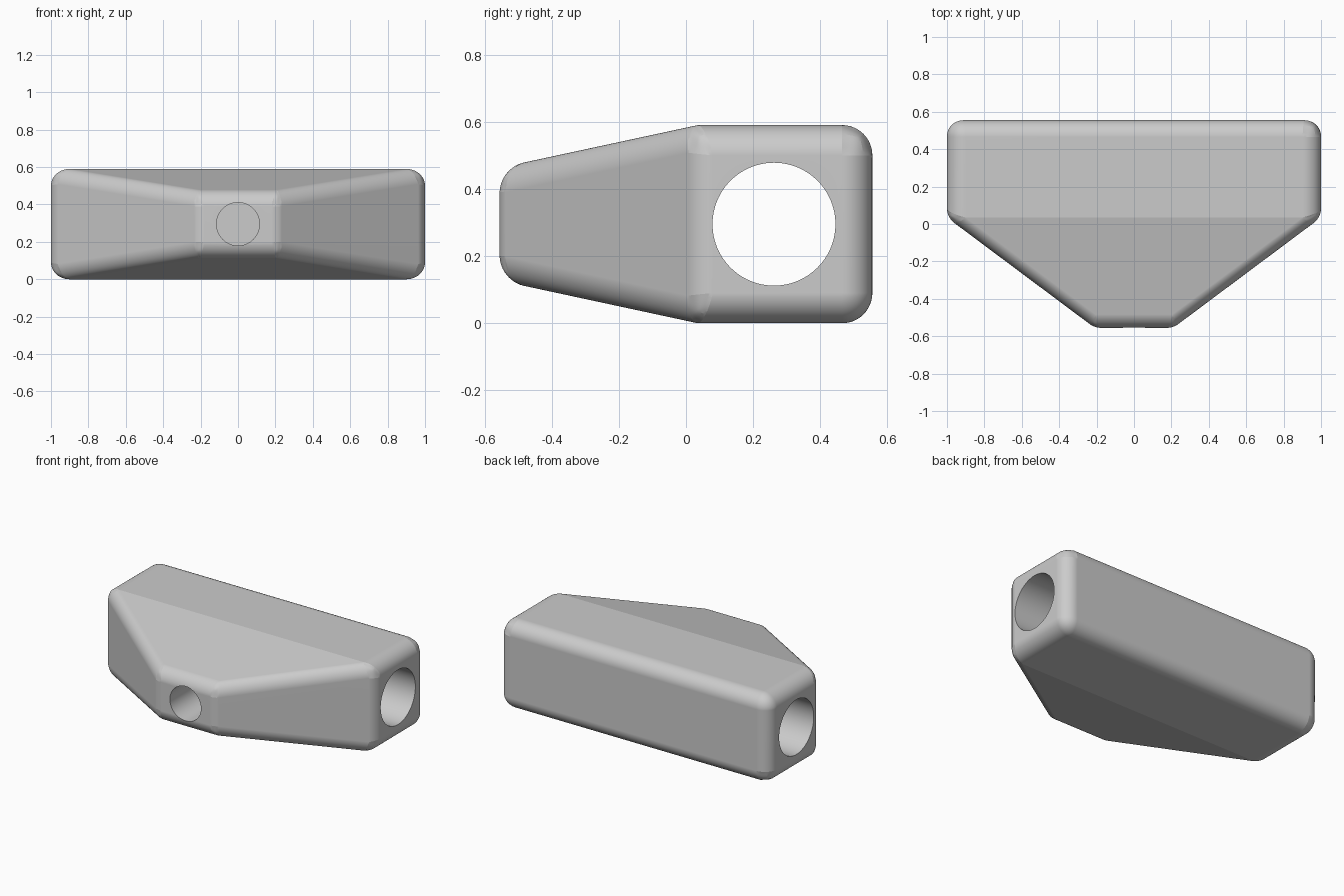
import bpy, bmesh, math

if "Cube" in bpy.data.objects:
    bpy.data.objects.remove(bpy.data.objects["Cube"], do_unlink=True)

MID_Z = 0.295
ROUND = 0.09

# Plain grey plastic
grey = bpy.data.materials.new("light_grey")
grey.use_nodes = True
colour = (0.6, 0.6, 0.6, 1)
grey.diffuse_color = colour
grey.node_tree.nodes["Principled BSDF"].inputs["Base Color"].default_value = colour

# Sharp block: three rectangular rings from the narrow nose to the back
bm = bmesh.new()
rings = []
for y, half_x, half_z in [(-0.555, 0.21, 0.168), (0.035, 1.0, MID_Z), (0.555, 1.0, MID_Z)]:
    rings.append([bm.verts.new((sx * half_x, y, MID_Z + sz * half_z))
                  for sx, sz in [(-1, -1), (1, -1), (1, 1), (-1, 1)]])
for a, b in zip(rings, rings[1:]):
    for i in range(4):
        j = (i + 1) % 4
        bm.faces.new((a[i], a[j], b[j], b[i]))
bm.faces.new(rings[0])
bm.faces.new(rings[-1])
bmesh.ops.recalc_face_normals(bm, faces=bm.faces)

# Weight each edge so every rounding has the same radius; the shallow creases stay crisp
weight = bm.edges.layers.float.new("bevel_weight_edge")
for edge in bm.edges:
    turn = edge.calc_face_angle()
    edge[weight] = math.tan(turn / 2) if turn > math.radians(20) else 0
mesh = bpy.data.meshes.new("connector_body")
bm.to_mesh(mesh)
bm.free()
body = bpy.data.objects.new("connector_body", mesh)
bpy.context.collection.objects.link(body)
mesh.materials.append(grey)

bevel = body.modifiers.new("rounded_edges", "BEVEL")
bevel.limit_method = "WEIGHT"
bevel.width = ROUND
bevel.segments = 12


# Bores: one right through the sides, one blind hole in the nose
def add_bore(name, radius, length, location, rotation):
    bpy.ops.mesh.primitive_cylinder_add(vertices=96, radius=radius, depth=length,
                                        location=location, rotation=rotation)
    cutter = bpy.context.object
    cutter.name = name
    cutter.hide_render = True
    cutter.data.materials.append(grey)
    cut = body.modifiers.new(name, "BOOLEAN")
    cut.operation = "DIFFERENCE"
    cut.solver = "EXACT"
    cut.object = cutter
    return cutter


cutters = [
    add_bore("side_bore", 0.183, 3, (0, 0.262, MID_Z), (0, math.pi / 2, 0)),
    add_bore("nose_hole", 0.115, 1, (0, -0.55, MID_Z), (math.pi / 2, 0, 0)),
]

# Apply the shaping, then shade smoothly with sharp creases
bpy.ops.object.select_all(action="DESELECT")
body.select_set(True)
bpy.context.view_layer.objects.active = body
for name in [m.name for m in body.modifiers]:
    bpy.ops.object.modifier_apply(modifier=name)
for cutter in cutters:
    bpy.data.objects.remove(cutter, do_unlink=True)
bpy.ops.object.shade_smooth_by_angle(angle=math.radians(10))
normals = body.modifiers.new("weighted_normals", "WEIGHTED_NORMAL")
normals.keep_sharp = True
